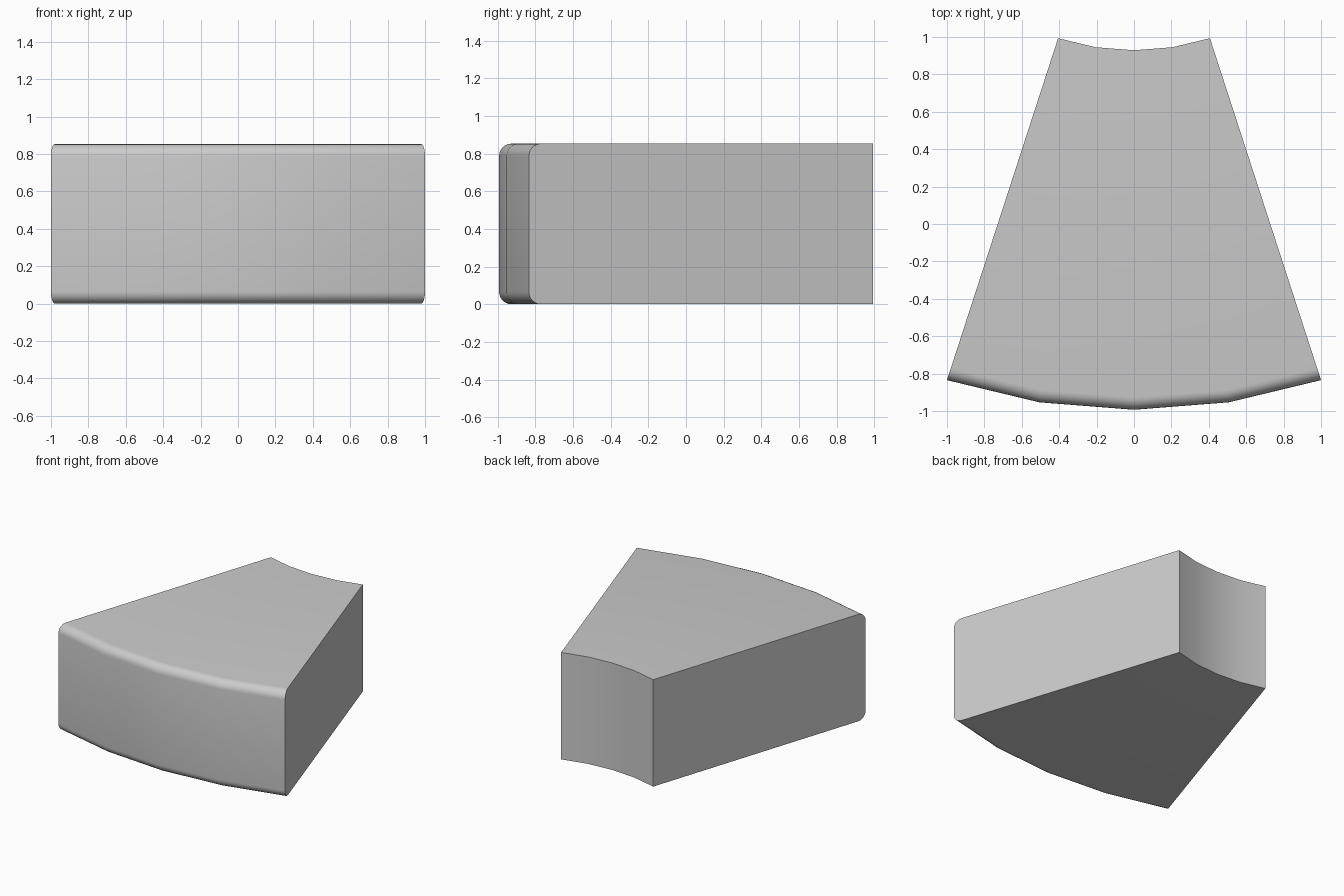
import bpy, bmesh
from math import sin, cos, pi, radians

if "Cube" in bpy.data.objects:
    bpy.data.objects.remove(bpy.data.objects["Cube"])

HEIGHT, BEVEL, STEPS = 0.853, 0.066, 6
HALF = radians(18)
R_OUT = 1 / sin(HALF)
R_IN = 1.314
CENTRE_Y = (R_OUT + R_IN * cos(HALF)) / 2

# radial cross-section (radius, height) with rounded outer corners
profile = [(R_IN, 0)]
for start, z in ((-pi / 2, BEVEL), (0, HEIGHT - BEVEL)):
    for i in range(STEPS + 1):
        a = start + i / STEPS * pi / 2
        profile.append((R_OUT - BEVEL + BEVEL * cos(a), z + BEVEL * sin(a)))
profile.append((R_IN, HEIGHT))

# sweep the section through four 9 degree segments
bm = bmesh.new()
rings = []
for k in range(5):
    t = -HALF + k * HALF / 2
    rings.append([bm.verts.new((r * sin(t), CENTRE_Y - r * cos(t), z)) for r, z in profile])
n = len(profile)
for a, b in zip(rings, rings[1:]):
    for i in range(n):
        j = (i + 1) % n
        bm.faces.new((a[i], b[i], b[j], a[j]))

# flat end walls
bm.faces.new(rings[0])
bm.faces.new(rings[-1][::-1])
bmesh.ops.recalc_face_normals(bm, faces=bm.faces)

mesh = bpy.data.meshes.new("curved_wedge_block")
bm.to_mesh(mesh)
bm.free()
block = bpy.data.objects.new("curved_wedge_block", mesh)
bpy.context.collection.objects.link(block)

# smooth arcs, sharp side and inner edges
bpy.context.view_layer.objects.active = block
block.select_set(True)
bpy.ops.object.shade_smooth_by_angle(angle=radians(35))
